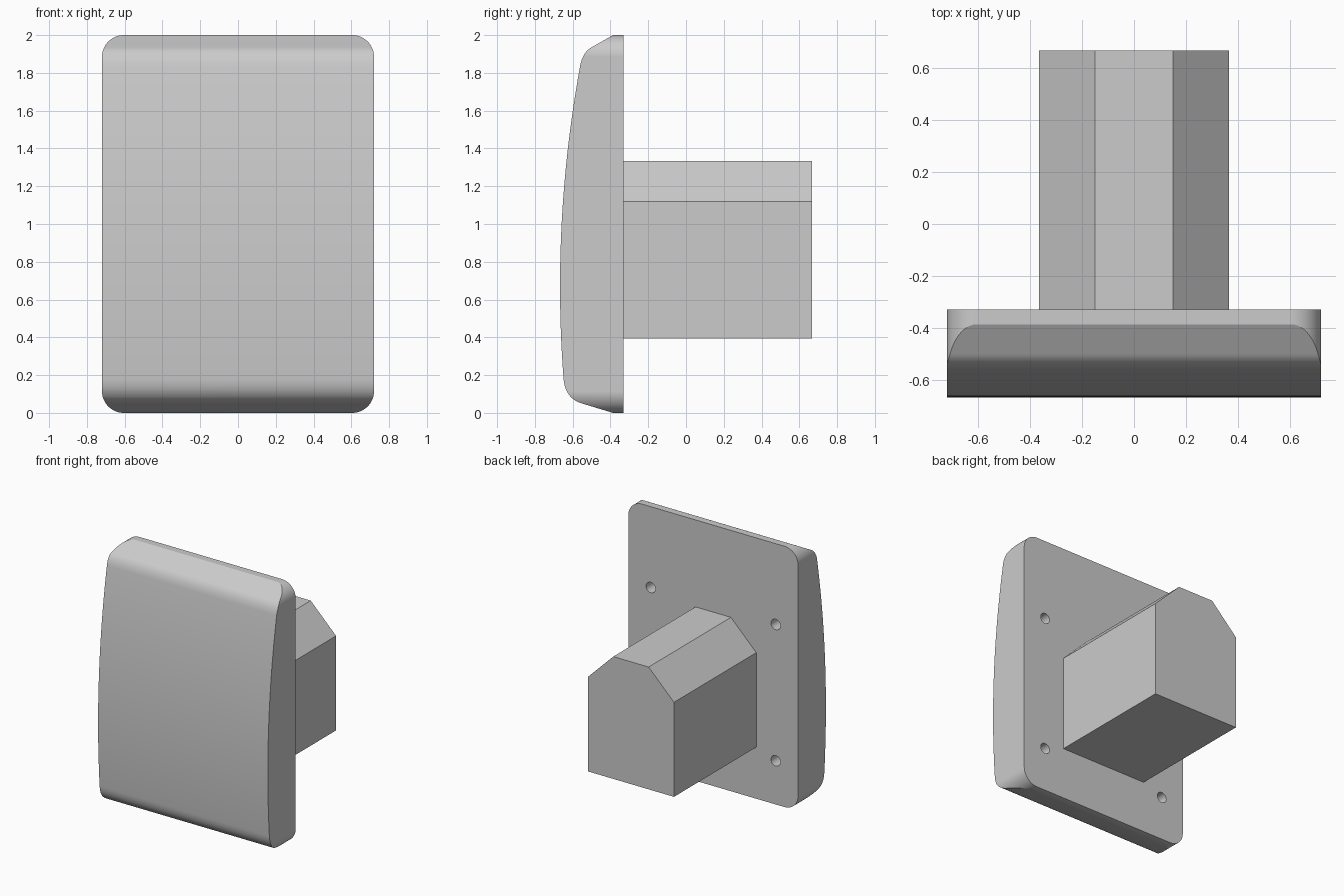
import bpy, bmesh, math
from mathutils import Vector

if "Cube" in bpy.data.objects:
    bpy.data.objects.remove(bpy.data.objects["Cube"])


def prism(name, points, axis, lo, hi):
    """Extrude a closed outline: (y, z) points along x, or (x, z) points along y."""
    place = (lambda p, t: (t, *p)) if axis == 'X' else (lambda p, t: (p[0], t, p[1]))
    bm = bmesh.new()
    face = bm.faces.new([bm.verts.new(place(p, lo)) for p in points])
    ext = bmesh.ops.extrude_face_region(bm, geom=[face])
    shift = Vector(place((0, 0), hi - lo))
    bmesh.ops.translate(bm, vec=shift,
                        verts=[v for v in ext['geom'] if isinstance(v, bmesh.types.BMVert)])
    bmesh.ops.recalc_face_normals(bm, faces=bm.faces)
    mesh = bpy.data.meshes.new(name)
    bm.to_mesh(mesh)
    bm.free()
    obj = bpy.data.objects.new(name, mesh)
    bpy.context.collection.objects.link(obj)
    return obj


def fillet(a, c, b, n=12):
    """Quadratic curve from a to b with control point c."""
    return [tuple((1 - t)**2 * a[i] + 2 * t * (1 - t) * c[i] + t * t * b[i] for i in (0, 1))
            for t in (k / n for k in range(n + 1))]


def arc(cx, cz, r, start, sweep, n):
    return [(cx + r * math.cos(start + sweep * k / n),
             cz + r * math.sin(start + sweep * k / n)) for k in range(n + 1)]


def boolean(obj, cutter, operation):
    mod = obj.modifiers.new(operation.title(), 'BOOLEAN')
    mod.operation, mod.solver, mod.object = operation, 'EXACT', cutter
    bpy.context.view_layer.objects.active = obj
    bpy.ops.object.modifier_apply(modifier=mod.name)
    bpy.data.objects.remove(cutter)


BACK, HALF_W, CORNER = -0.33, 0.72, 0.115

# Face plate: bowed side profile swept across the width
bow = lambda z: (-0.667 + (z - 0.67)**2 / 12.8, z)
low, high = 0.18, 1.836
profile = [(BACK, 0), (-0.386, 0)]
profile += fillet((-0.545, 0.048), (-0.64, 0.074), bow(low))
profile += [bow(low + (high - low) * k / 24) for k in range(1, 24)]
profile += fillet(bow(high), (-0.547, 1.911), (-0.497, 1.937))
profile += [(-0.386, 2), (BACK, 2)]
plate = prism("face_plate", profile, 'X', -HALF_W, HALF_W)

# Round the four corners as seen from the front
outline = []
for i, (sx, sz) in enumerate(((1, 1), (-1, 1), (-1, -1), (1, -1))):
    outline += arc(sx * (HALF_W - CORNER), 1 + sz * (1 - CORNER), CORNER,
                   i * math.pi / 2, math.pi / 2, 12)
boolean(plate, prism("corner_cutter", outline, 'Y', -1, 0), 'INTERSECT')

# Screw holes in the back of the plate
for x in (-0.53, 0.53):
    for z in (0.335, 1.38):
        circle = arc(x, z, 0.04, 0, 2 * math.pi, 24)[:-1]
        boolean(plate, prism("hole_cutter", circle, 'Y', BACK - 0.15, BACK + 0.1), 'DIFFERENCE')

# Smooth the curved surfaces, keep the creases
bpy.ops.object.select_all(action='DESELECT')
plate.select_set(True)
bpy.context.view_layer.objects.active = plate
bpy.ops.object.shade_smooth_by_angle(angle=math.radians(20))
normals = plate.modifiers.new("Weighted Normal", 'WEIGHTED_NORMAL')
normals.keep_sharp = True

# Mounting post with chamfered top
half = [(0.365, 0.395), (0.365, 1.12), (0.15, 1.333)]
prism("mounting_post", half + [(-x, z) for x, z in reversed(half)], 'Y', BACK, 0.667)
